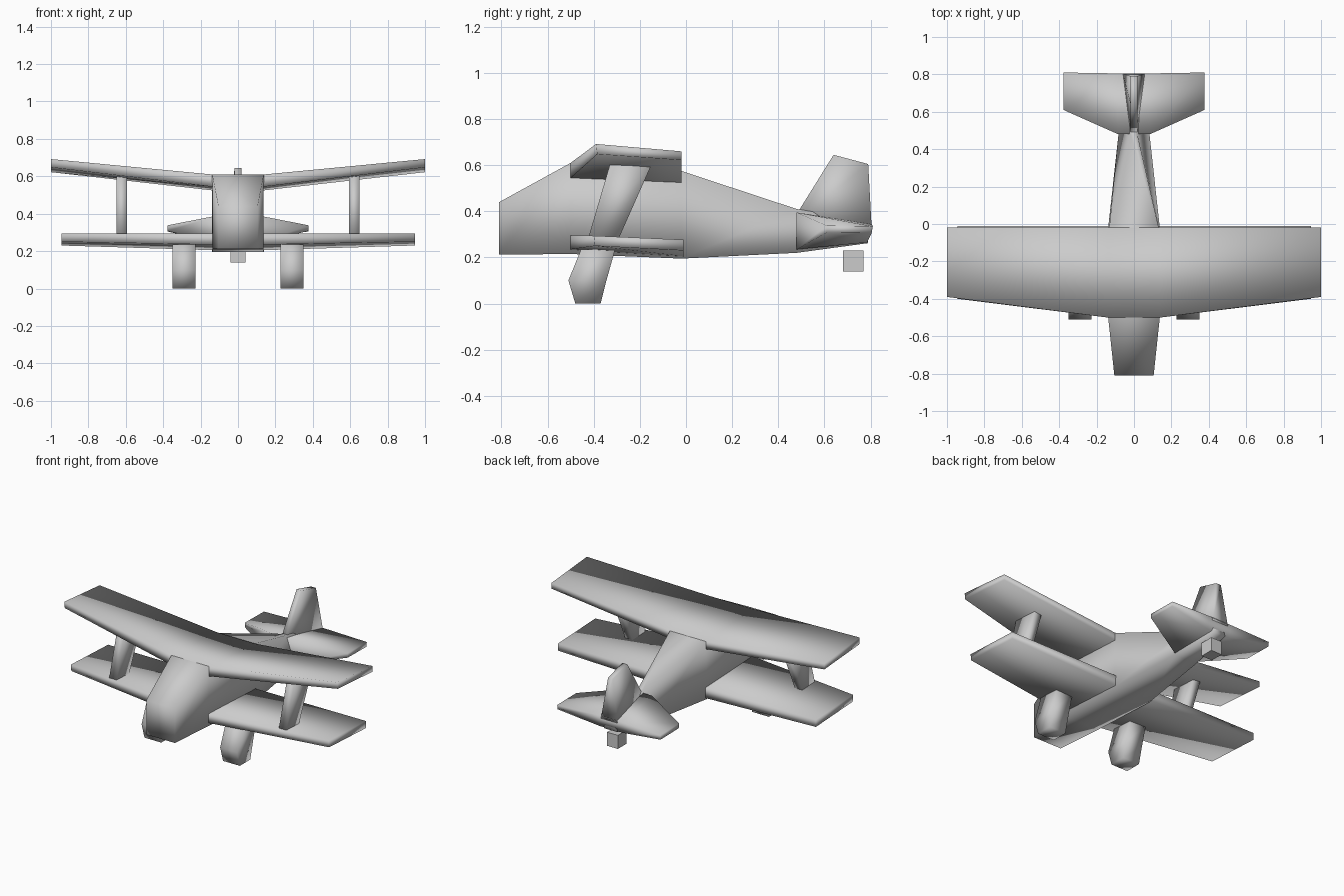
import bpy, bmesh

if "Cube" in bpy.data.objects:
    bpy.data.objects.remove(bpy.data.objects["Cube"])


def loft(name, rings):
    """Skin a list of equal-length point rings, cap both ends, shade fully smooth."""
    bm = bmesh.new()
    vr = [[bm.verts.new(p) for p in ring] for ring in rings]
    n = len(vr[0])
    for a, b in zip(vr, vr[1:]):
        for i in range(n):
            j = (i + 1) % n
            bm.faces.new((a[i], a[j], b[j], b[i]))
    bm.faces.new(vr[0])
    bm.faces.new(vr[-1])
    bmesh.ops.recalc_face_normals(bm, faces=bm.faces)
    for f in bm.faces:
        f.smooth = True
    me = bpy.data.meshes.new(name)
    bm.to_mesh(me)
    bm.free()
    ob = bpy.data.objects.new(name, me)
    bpy.context.collection.objects.link(ob)
    return ob


def body_ring(y, half):
    return [(x, y, z) for x, z in half] + [(-x, y, z) for x, z in reversed(half)]


def wing(name, root, tip):
    """root and tip: (x, section), section is four (y, z) points."""
    stations = [(-tip[0], tip[1]), (-root[0], root[1]), root, tip]
    return loft(name, [[(x, y, z) for y, z in s] for x, s in stations])


def box_ring(cx, z, y0, y1, w):
    return [(cx - w, y0, z), (cx + w, y0, z), (cx + w, y1, z), (cx - w, y1, z)]


# Fuselage
loft("fuselage", [
    body_ring(-0.81, [(0.105, 0.212), (0.105, 0.44)]),
    body_ring(-0.50, [(0.135, 0.215), (0.138, 0.61)]),
    body_ring(-0.02, [(0.138, 0.195), (0.132, 0.575)]),
    body_ring(0.48, [(0.083, 0.22), (0.018, 0.41)]),
    body_ring(0.79, [(0.05, 0.262), (0.03, 0.36)]),
])

# Wings: upper with dihedral, lower flat
wing("upper_wing",
     (0.14, [(-0.50, 0.545), (-0.50, 0.61), (-0.02, 0.578), (-0.02, 0.525)]),
     (1.0, [(-0.385, 0.648), (-0.39, 0.692), (-0.02, 0.66), (-0.02, 0.622)]))
wing("lower_wing",
     (0.14, [(-0.50, 0.235), (-0.50, 0.295), (-0.01, 0.275), (-0.01, 0.205)]),
     (0.945, [(-0.395, 0.25), (-0.40, 0.294), (-0.01, 0.277), (-0.01, 0.23)]))

# Tail surfaces
wing("tailplane",
     (0.085, [(0.48, 0.235), (0.48, 0.395), (0.805, 0.345), (0.785, 0.265)]),
     (0.377, [(0.61, 0.308), (0.61, 0.338), (0.81, 0.335), (0.805, 0.305)]))
loft("tail_fin", [
    [(-0.018, 0.45, 0.34), (0.018, 0.45, 0.34), (0.06, 0.805, 0.33), (-0.06, 0.805, 0.33)],
    [(-0.018, 0.64, 0.645), (0.018, 0.64, 0.645), (0.018, 0.79, 0.605), (-0.018, 0.79, 0.605)],
])

# Tail wheel block
bpy.ops.mesh.primitive_cube_add(size=1, location=(0, 0.725, 0.185))
block = bpy.context.object
block.name = "tail_wheel"
block.scale = (0.08, 0.09, 0.09)

# Wing struts and wheel pods on both sides
for side, s in (("left", -1), ("right", 1)):
    loft(side + "_wing_strut", [
        box_ring(s * 0.622, 0.27, -0.428, -0.297, 0.0275),
        box_ring(s * 0.622, 0.61, -0.328, -0.146, 0.0275)])
    loft(side + "_wheel_pod", [
        box_ring(s * 0.288, 0.0, -0.48, -0.37, 0.0615),
        box_ring(s * 0.288, 0.10, -0.51, -0.345, 0.0615),
        box_ring(s * 0.288, 0.235, -0.455, -0.307, 0.0615)])
